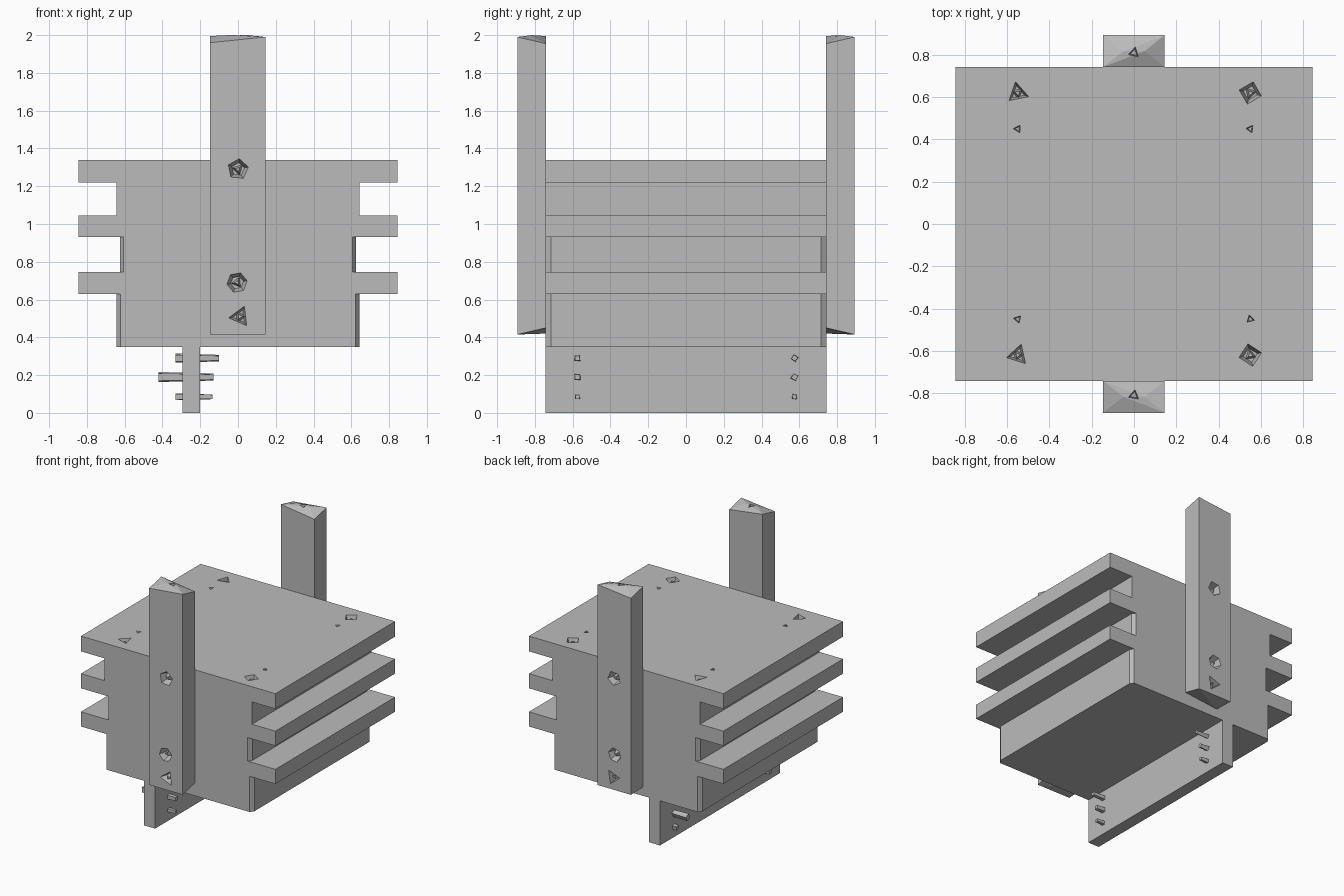
import bpy, bmesh, math, random
from mathutils import Vector, Matrix

random.seed(4)
if "Cube" in bpy.data.objects:
    bpy.data.objects.remove(bpy.data.objects["Cube"], do_unlink=True)

grey = bpy.data.materials.new("matte grey")
grey.use_nodes = True
grey.diffuse_color = (0.5, 0.5, 0.5, 1)
grey.node_tree.nodes["Principled BSDF"].inputs["Base Color"].default_value = (0.5, 0.5, 0.5, 1)


def finish(name, bm):
    bmesh.ops.recalc_face_normals(bm, faces=bm.faces)
    mesh = bpy.data.meshes.new(name)
    bm.to_mesh(mesh)
    bm.free()
    mesh.materials.append(grey)
    obj = bpy.data.objects.new(name, mesh)
    bpy.context.collection.objects.link(obj)
    return obj


def hull(name, points):
    bm = bmesh.new()
    for p in points:
        bm.verts.new(p)
    bmesh.ops.convex_hull(bm, input=bm.verts)
    bmesh.ops.dissolve_limit(bm, angle_limit=0.001, verts=bm.verts, edges=bm.edges)
    return finish(name, bm)


def box(name, x, y, z):
    return hull(name, [(a, b, c) for a in x for b in y for c in z])


def cone_at(bm, centre, normal, r1, r2, depth, sides, spin):
    turn = Vector(normal).to_track_quat('Z', 'Y').to_matrix().to_4x4()
    m = Matrix.Translation(centre) @ turn @ Matrix.Rotation(spin, 4, 'Z')
    bmesh.ops.create_cone(bm, cap_ends=True, segments=sides, radius1=r1,
                          radius2=r2, depth=depth, matrix=m)


def cut_holes(target, name, holes, normal):
    """Faceted pits with a small chipped core in each large one."""
    cutter, cores = bmesh.new(), bmesh.new()
    n = Vector(normal)
    for centre, radius, sides in holes:
        c, spin = Vector(centre), random.uniform(0, math.pi)
        cone_at(cutter, c, normal, radius * 0.5, radius * 1.1, 0.12, sides, spin)
        if radius > 0.05:
            cone_at(cores, c - n * 0.045, normal, radius * 0.55, radius * 0.2, 0.06, 3, spin + 1)
    tool = finish(name + "_cutter", cutter)
    tool.hide_render = True
    tool.hide_viewport = True
    mod = target.modifiers.new("holes", 'BOOLEAN')
    mod.object = tool
    mod.operation = 'DIFFERENCE'
    mod.solver = 'EXACT'
    finish(name + "_screw_cores", cores)


# Finned body: half profile mirrored, swept front to back with clipped lower edges
half = [(0.642, 0.35, 1), (0.642, 0.63, 1), (0.845, 0.63, 0), (0.845, 0.745, 0),
        (0.625, 0.745, 1), (0.625, 0.93, 1), (0.845, 0.93, 0), (0.845, 1.045, 0),
        (0.642, 1.045, 0), (0.642, 1.22, 0), (0.845, 1.22, 0), (0.845, 1.34, 0)]
outline = half + [(-x, z, clip) for x, z, clip in reversed(half)]
bm = bmesh.new()
rings = []
for y, inset in ((-0.743, 0.02), (-0.715, 0), (0.715, 0), (0.743, 0.02)):
    rings.append([bm.verts.new((x - math.copysign(inset * clip, x), y, z))
                  for x, z, clip in outline])
bm.faces.new(rings[0])
bm.faces.new(rings[-1])
for a, b in zip(rings, rings[1:]):
    for i in range(len(a)):
        j = (i + 1) % len(a)
        bm.faces.new((a[i], a[j], b[j], b[i]))
body = finish("finned_body", bm)

top_holes = []
for sx in (-1, 1):
    for sy in (-1, 1):
        top_holes.append(((sx * 0.55, sy * 0.62, 1.34), 0.068, 4 if sx > 0 else 3))
        top_holes.append(((sx * 0.55, sy * 0.45, 1.34), 0.026, 3))
cut_holes(body, "body_top", top_holes, (0, 0, 1))

# Upright posts with chipped ends, one on each end face
for side, name in ((-1, "front_post"), (1, "back_post")):
    inner, outer = side * 0.742, side * 0.893
    post = hull(name, [
        (-0.147, outer, 0.415), (0.145, outer, 0.415),
        (-0.147, inner, 0.42), (0.145, inner, 0.45),
        (-0.147, outer, 1.96), (0.145, outer, 1.99),
        (-0.147, inner, 1.995), (0.145, inner, 1.955),
        (-0.05, (inner + outer) / 2, 2), (0.05, (inner + outer) / 2, 2)])
    cut_holes(post, name, [((0, outer, 1.29), 0.07, 5), ((-0.005, outer, 0.69), 0.068, 6),
                           ((0.01, outer, 0.51), 0.075, 3)], (0, side, 0))
    # Shallow chip in the post top
    cut_holes(post, name + "_top", [((0, side * 0.81, 2), 0.035, 3)], (0, 0, 1))

# Thin keel below the body
box("lower_keel", (-0.295, -0.2), (-0.743, 0.743), (0, 0.36))

# Jagged pins through the keel
for y, end in ((-0.575, "front"), (0.575, "back")):
    for z, x0, x1, r, level in ((0.29, -0.33, -0.1, 0.025, "upper"),
                                (0.19, -0.42, -0.13, 0.028, "middle"),
                                (0.085, -0.33, -0.135, 0.022, "lower")):
        bm = bmesh.new()
        cone_at(bm, ((x0 + x1) / 2, y, z), (1, 0, 0), r, r * 0.7, x1 - x0, 4,
                random.uniform(0, 1))
        finish(f"{end}_{level}_pin", bm)
